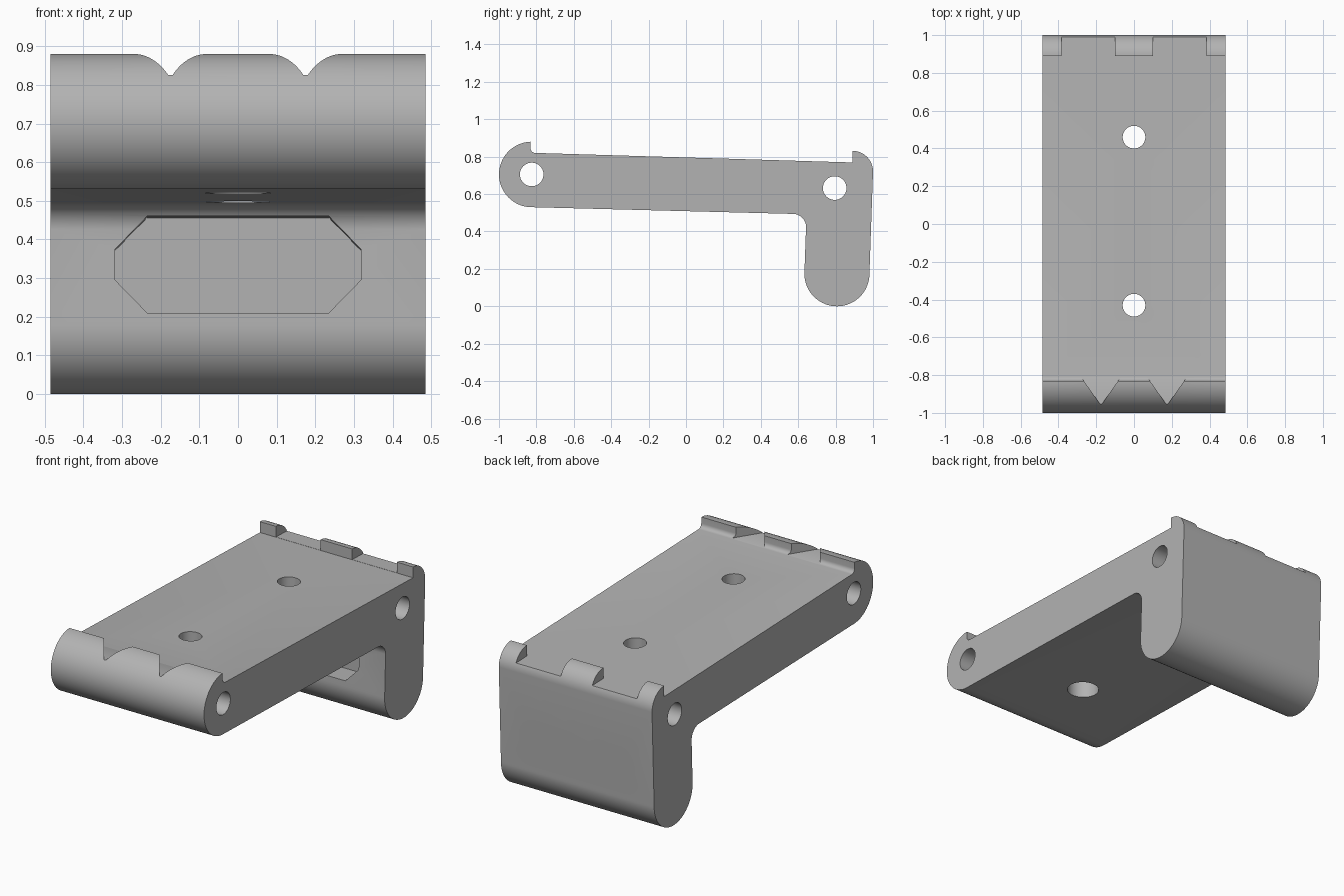
import bpy, bmesh
from math import sin, cos, radians
from mathutils import Vector

if "Cube" in bpy.data.objects:
    bpy.data.objects.remove(bpy.data.objects["Cube"])

HALF = 0.485      # half width of the bracket
SLOPE = 0.03      # slight tilt shared by the arm and the leg

grey = bpy.data.materials.new("plain grey")
grey.use_nodes = True
grey.diffuse_color = (0.45, 0.45, 0.45, 1)
grey.node_tree.nodes["Principled BSDF"].inputs["Base Color"].default_value = (0.45, 0.45, 0.45, 1)


def finish(name, bm):
    bmesh.ops.recalc_face_normals(bm, faces=bm.faces)
    mesh = bpy.data.meshes.new(name)
    bm.to_mesh(mesh)
    bm.free()
    mesh.materials.append(grey)
    ob = bpy.data.objects.new(name, mesh)
    bpy.context.collection.objects.link(ob)
    return ob


def prism(name, points, direction):
    bm = bmesh.new()
    face = bm.faces.new([bm.verts.new(p) for p in points])
    new = bmesh.ops.extrude_face_region(bm, geom=[face])["geom"]
    moved = [g for g in new if isinstance(g, bmesh.types.BMVert)]
    bmesh.ops.translate(bm, verts=moved, vec=direction)
    return finish(name, bm)


def cone(name, start, end, r1, r2):
    a, b = Vector(start), Vector(end)
    bm = bmesh.new()
    bmesh.ops.create_cone(bm, cap_ends=True, segments=64, radius1=r1, radius2=r2, depth=(b - a).length)
    turn = Vector((0, 0, 1)).rotation_difference(b - a).to_matrix().to_4x4()
    turn.translation = (a + b) / 2
    bm.transform(turn)
    return finish(name, bm)


def arc(cy, cz, r, start, end, n):
    angles = [radians(start + (end - start) * i / n) for i in range(n + 1)]
    return [(cy + r * cos(t), cz + r * sin(t)) for t in angles]


def top_z(y):
    return 0.82 - SLOPE * (y + 0.81)


# Side profile: rounded nose, arm, hooked heel and round-ended leg
profile = arc(-0.825, 0.705, 0.175, 92, 268, 40)
profile += arc(0.572, 0.424, 0.07, 88, 2, 12)
profile += arc(0.807, 0.174, 0.174, 178, 362, 40)
profile += arc(0.89, 0.721, 0.11, 0, 90, 16)
profile += [(0.89, top_z(0.89))]
profile += arc(-0.806, 0.845, 0.025, 268, 180, 6)
bracket = prism("bracket", [(-HALF, y, z) for y, z in profile], (2 * HALF, 0, 0))

cutters = []

# Cross holes for the pins at both ends
for y, z in ((-0.825, 0.705), (0.795, 0.632)):
    cutters.append(cone("pin_hole", (-0.6, y, z), (0.6, y, z), 0.063, 0.063))

# Screw holes through the arm, wider from below
for y in (0.46, -0.43):
    top = top_z(y)
    cutters.append(cone("arm_hole", (0, y, 0.4), (0, y, 0.95), 0.06, 0.06))
    cutters.append(cone("arm_counterbore", (0, y, 0.4), (0, y, top - 0.12), 0.085, 0.085))


# Leg features follow the tilted leg axis
def leg_point(x, y, dz=0):
    return (x, y, 0.335 + dz - SLOPE * (y - 0.638))


octagon = []
for sx, sz, flip in ((1, 1, 0), (-1, 1, 1), (-1, -1, 0), (1, -1, 1)):
    corner = [(0.318 * sx, 0.04 * sz), (0.235 * sx, 0.125 * sz)]
    octagon += corner[::-1] if flip else corner
cutters.append(prism("leg_pocket", [leg_point(x, 0.5, dz) for x, dz in octagon],
                     (0, 0.268, -0.268 * SLOPE)))
cutters.append(cone("leg_centre_hole", leg_point(0, 0.5), leg_point(0, 1.1), 0.115, 0.115))
for side in (-1, 1):
    x = 0.232 * side
    cutters.append(cone("leg_screw_hole", leg_point(x, 0.5), leg_point(x, 1.1), 0.051, 0.051))
    cutters.append(cone("leg_countersink", leg_point(x, 0.886), leg_point(x, 1.006), 0.051, 0.135))

    # V notch in the nose lip, floor level with the arm top
    x = 0.175 * side
    plan = ((x, -0.96), (x + 0.119, -0.79), (x - 0.119, -0.79))
    cutters.append(prism("nose_notch", [(px, y, top_z(y) + 0.001) for px, y in plan], (0, 0, 0.2)))

    # Square gap between the heel teeth
    plan = ((0.1, 0.85), (0.383, 0.85), (0.383, 1.05), (0.1, 1.05))
    cutters.append(prism("heel_gap", [(px * side, y, top_z(y) + 0.001) for px, y in plan], (0, 0, 0.2)))

# Apply every cut, then discard the helpers
bpy.ops.object.select_all(action="DESELECT")
bracket.select_set(True)
bpy.context.view_layer.objects.active = bracket
for cutter in cutters:
    mod = bracket.modifiers.new("cut", "BOOLEAN")
    mod.operation = "DIFFERENCE"
    mod.solver = "EXACT"
    mod.object = cutter
    bpy.ops.object.modifier_apply(modifier=mod.name)
    bpy.data.objects.remove(cutter)

bpy.ops.object.shade_smooth_by_angle(angle=radians(25))
